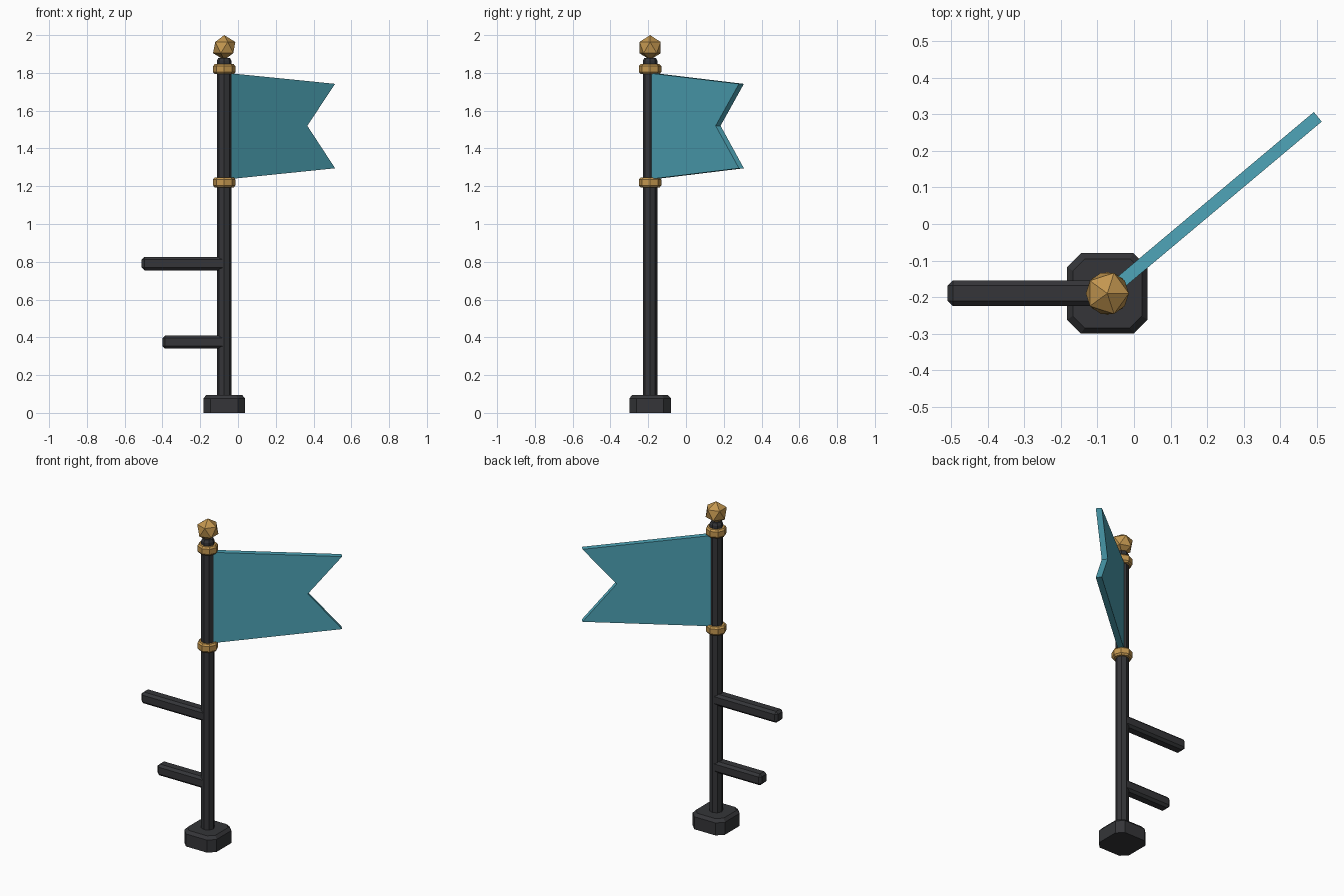
import bpy, bmesh
from math import pi, cos, sin, radians
from mathutils import Matrix, Vector

if "Cube" in bpy.data.objects:
    bpy.data.objects.remove(bpy.data.objects["Cube"])

CX, CY = -0.073, -0.19   # pole axis


def material(name, rgb):
    m = bpy.data.materials.new(name)
    m.diffuse_color = (*rgb, 1)
    m.use_nodes = True
    m.node_tree.nodes["Principled BSDF"].inputs["Base Color"].default_value = m.diffuse_color
    return m


IRON = material("dark_iron", (0.035, 0.036, 0.04))
GOLD = material("gold", (0.55, 0.31, 0.08))
TEAL = material("teal_cloth", (0.075, 0.37, 0.47))


def finish(name, bm, mat, loc=(CX, CY, 0), rot=0):
    bmesh.ops.recalc_face_normals(bm, faces=bm.faces)
    me = bpy.data.meshes.new(name)
    bm.to_mesh(me)
    bm.free()
    me.materials.append(mat)
    ob = bpy.data.objects.new(name, me)
    ob.location = loc
    ob.rotation_euler.z = rot
    bpy.context.collection.objects.link(ob)
    return ob


def loft(name, outline, levels, mat, rot=0):
    """Stack scaled copies of an outline: levels are (z, scale)."""
    bm = bmesh.new()
    rings = [[bm.verts.new((x * s, y * s, z)) for x, y in outline] for z, s in levels]
    n = len(outline)
    for a, b in zip(rings, rings[1:]):
        for i in range(n):
            bm.faces.new((a[i], a[(i + 1) % n], b[(i + 1) % n], b[i]))
    bm.faces.new(rings[0][::-1])
    bm.faces.new(rings[-1])
    return finish(name, bm, mat, rot=rot)


def ngon(n, r):
    return [(r * cos(2 * pi * i / n), r * sin(2 * pi * i / n)) for i in range(n)]


# foot: square with cut corners and a chamfered top rim
h, c = 0.11, 0.072
foot = [(h, -c), (h, c), (c, h), (-c, h), (-h, c), (-h, -c), (-c, -h), (c, -h)]
loft("foot", foot, [(0, 1), (0.077, 1), (0.095, 0.86)], IRON)

# pole
loft("pole", ngon(8, 0.038), [(0.08, 1), (1.865, 1), (1.88, 0.8)], IRON)

# gold rings above and below the flag
for name, z in (("lower_ring", 1.22), ("upper_ring", 1.82)):
    loft(name, ngon(8, 0.059),
         [(z - 0.026, 0.86), (z - 0.016, 1), (z + 0.016, 1), (z + 0.026, 0.86)], GOLD)

# finial
bm = bmesh.new()
bmesh.ops.create_icosphere(bm, subdivisions=1, radius=0.066)
finish("finial", bm, GOLD, (CX, CY, 1.934))

# chamfered side pegs
for name, tip, z in (("upper_peg", -0.51, 0.79), ("lower_peg", -0.40, 0.375)):
    bm = bmesh.new()
    bmesh.ops.create_cube(bm, size=1)
    length = CX + 0.01 - tip
    bmesh.ops.scale(bm, vec=(length, 0.07, 0.07), verts=bm.verts)
    bmesh.ops.bevel(bm, geom=bm.edges[:], offset=0.014, segments=1, affect='EDGES')
    finish(name, bm, IRON, (tip + length / 2, CY, z))

# swallow-tailed flag, swung 40 degrees back from the pole
profile = [(0.025, 1.238), (0.752, 1.295), (0.56, 1.52), (0.752, 1.742), (0.025, 1.798)]
T = 0.034
bm = bmesh.new()
face = bm.faces.new([bm.verts.new((x, -T / 2, z)) for x, z in profile])
ext = bmesh.ops.extrude_face_region(bm, geom=[face])
bmesh.ops.translate(bm, vec=(0, T, 0),
                    verts=[v for v in ext["geom"] if isinstance(v, bmesh.types.BMVert)])
finish("flag", bm, TEAL, rot=radians(40))
